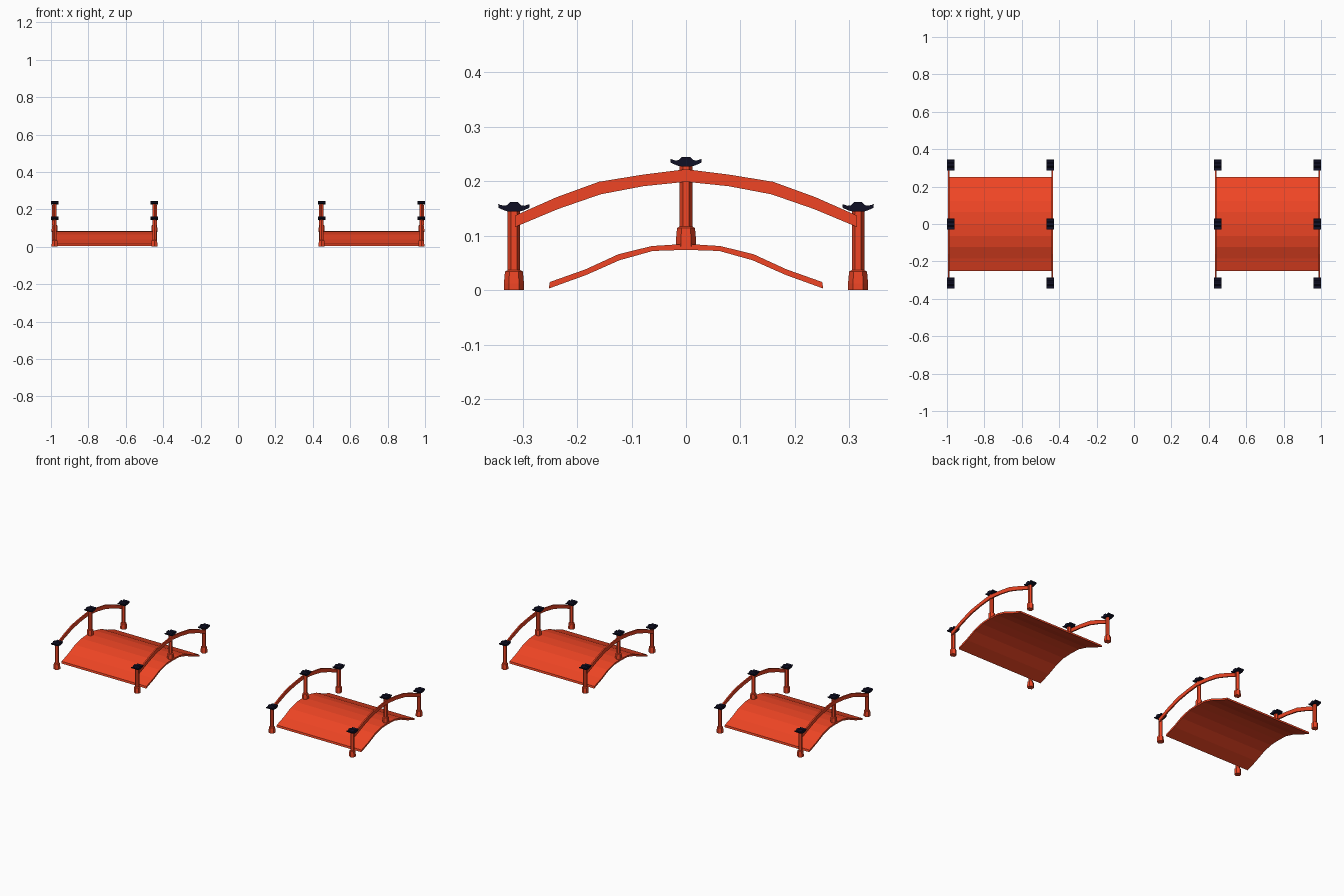
import bpy, bmesh, math

if "Cube" in bpy.data.objects:
    bpy.data.objects.remove(bpy.data.objects["Cube"])

def material(name, color):
    m = bpy.data.materials.new(name)
    m.diffuse_color = (*color, 1)
    m.use_nodes = True
    m.node_tree.nodes["Principled BSDF"].inputs["Base Color"].default_value = m.diffuse_color
    return m

RED = material("red_lacquer", (0.87, 0.06, 0.018))
DARK = material("dark_cap", (0.005, 0.005, 0.018))

def finish(bm, name, mat):
    bmesh.ops.recalc_face_normals(bm, faces=bm.faces)
    me = bpy.data.meshes.new(name)
    bm.to_mesh(me)
    bm.free()
    me.materials.append(mat)
    ob = bpy.data.objects.new(name, me)
    bpy.context.collection.objects.link(ob)
    return ob

def band(name, top, bottom, x0, x1, mat):
    """Symmetric strip along y: half profiles (y, z) mirrored, extruded in x."""
    full = lambda h: [(-y, z) for y, z in reversed(h) if y > 0] + h
    bm = bmesh.new()
    rows = []
    for (ya, za), (yb, zb) in zip(full(top), full(bottom)):
        rows.append([bm.verts.new(c) for c in
                     ((x0, ya, za), (x1, ya, za), (x1, yb, zb), (x0, yb, zb))])
    for a, b in zip(rows, rows[1:]):
        for i in range(4):
            j = (i + 1) % 4
            bm.faces.new((a[i], a[j], b[j], b[i]))
    bm.faces.new(rows[0])
    bm.faces.new(rows[-1])
    return finish(bm, name, mat)

def post(name, x, y, z0, z1):
    """Six-sided post: stepped foot and plain shaft."""
    prof = [(0.0185, z0), (0.0185, z0 + 0.012), (0.0165, z0 + 0.034),
            (0.0115, z0 + 0.037), (0.0115, z1)]
    bm = bmesh.new()
    rings = [[bm.verts.new((x + r * math.sin(k * math.pi / 3),
                            y + r * math.cos(k * math.pi / 3), z))
              for k in range(6)] for r, z in prof]
    for a, b in zip(rings, rings[1:]):
        for i in range(6):
            j = (i + 1) % 6
            bm.faces.new((a[i], a[j], b[j], b[i]))
    bm.faces.new(rings[0])
    bm.faces.new(rings[-1])
    return finish(bm, name, RED)

def cap(name, x, y, z):
    """Flared cap with upturned ends; z is its highest point."""
    top = [(0, 0), (0.007, 0), (0.013, -0.006), (0.019, -0.007), (0.029, -0.004)]
    bot = [(0, -0.018), (0.007, -0.018), (0.013, -0.017), (0.019, -0.015), (0.028, -0.011)]
    ob = band(name, [(a, b + z) for a, b in top], [(a, b + z) for a, b in bot],
              x - 0.02, x + 0.02, DARK)
    ob.location.y = y

deck_top = [(0, 0.085), (0.063, 0.081), (0.124, 0.066), (0.185, 0.038), (0.25, 0.015)]
deck_bot = [(0, 0.074), (0.061, 0.072), (0.122, 0.055), (0.183, 0.028), (0.252, 0.003)]
rail_top = [(0, 0.222), (0.08, 0.212), (0.16, 0.199), (0.237, 0.171), (0.314, 0.137)]
rail_bot = [(0, 0.199), (0.078, 0.191), (0.157, 0.176), (0.235, 0.149), (0.314, 0.116)]

for tag, cx in (("left", -0.7135), ("right", 0.7135)):
    # arched deck
    band(f"{tag}_deck", deck_top, deck_bot, cx - 0.281, cx + 0.281, RED)
    for s in (-1, 1):
        side = f"{tag}_{'inner' if s * cx < 0 else 'outer'}"
        px = cx + s * 0.2665
        # handrail on the outside of the posts
        xs = sorted((px + s * 0.006, px + s * 0.014))
        band(f"{side}_handrail", rail_top, rail_bot, *xs, RED)
        # posts and caps
        for pos, y, z0, z1 in (("front", -0.316, 0, 0.162),
                               ("middle", 0, 0.08, 0.245),
                               ("back", 0.316, 0, 0.162)):
            post(f"{side}_{pos}_post", px, y, z0, z1 - 0.016)
            cap(f"{side}_{pos}_cap", px, y, z1)
